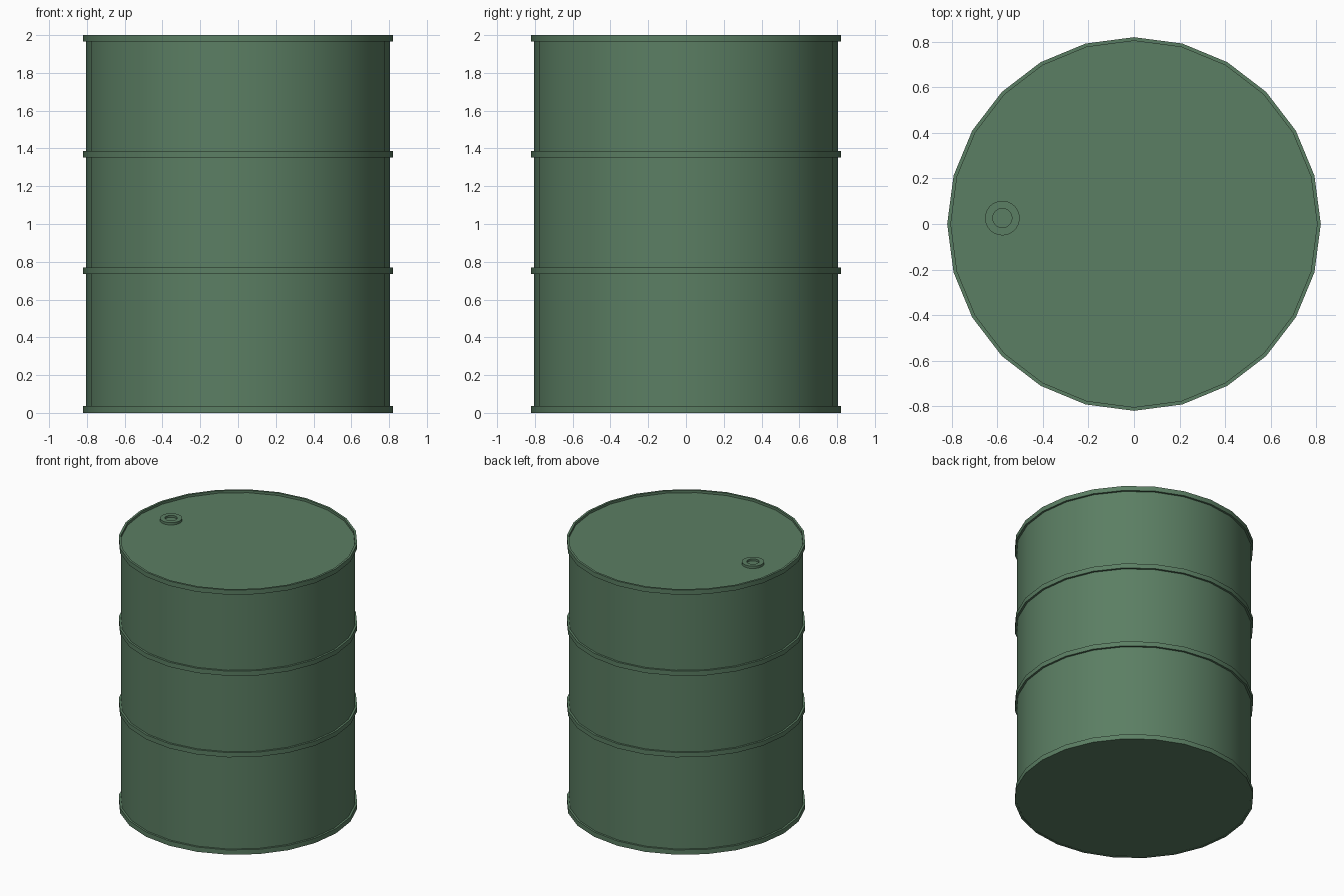
import bpy, bmesh, math

if "Cube" in bpy.data.objects:
    bpy.data.objects.remove(bpy.data.objects["Cube"])

paint = bpy.data.materials.new("green_paint")
paint.diffuse_color = (0.105, 0.21, 0.125, 1)
paint.use_nodes = True
paint.node_tree.nodes["Principled BSDF"].inputs["Base Color"].default_value = paint.diffuse_color


def lathe(name, profile, sides, centre=(0, 0, 0)):
    """Spin an (r, z) profile around z; r = 0 at an end means a flat cap there."""
    bm = bmesh.new()
    rings = []
    for r, z in profile:
        rings.append([bm.verts.new((r * math.cos(2 * math.pi * i / sides),
                                    r * math.sin(2 * math.pi * i / sides), z))
                      for i in range(sides)] if r > 0 else None)
    for a, b in zip(rings, rings[1:]):
        if a is None or b is None:
            bm.faces.new(list(reversed(b)) if a is None else a)
            continue
        for i in range(sides):
            j = (i + 1) % sides
            bm.faces.new((a[i], a[j], b[j], b[i]))
    bmesh.ops.recalc_face_normals(bm, faces=bm.faces)
    mesh = bpy.data.meshes.new(name)
    bm.to_mesh(mesh)
    bm.free()
    mesh.materials.append(paint)
    obj = bpy.data.objects.new(name, mesh)
    obj.location = centre
    bpy.context.collection.objects.link(obj)
    bpy.ops.object.select_all(action='DESELECT')
    obj.select_set(True)
    bpy.context.view_layer.objects.active = obj
    bpy.ops.object.shade_smooth_by_angle(angle=math.radians(35))
    return obj


BODY_R, HOOP_R, SIDES = 0.805, 0.82, 24
LID_Z = 1.982

# Barrel wall with lid just below the top rim
lathe("barrel_body", [(0, 0.002), (BODY_R, 0.002), (BODY_R, LID_Z), (0, LID_Z)], SIDES)

# Rims at both ends and two hoops around the wall
for name, low, high in (("bottom_rim", 0, 0.036), ("lower_hoop", 0.736, 0.771),
                        ("upper_hoop", 1.352, 1.387), ("top_rim", 1.965, 2.0)):
    inner = BODY_R - 0.001
    lathe(name, [(inner, low), (HOOP_R, low), (HOOP_R, high), (inner, high),
                 (inner, low)], SIDES)

# Filler cap with a sunken centre
lathe("filler_cap", [(0.076, LID_Z - 0.002), (0.076, 2.0), (0.042, 2.0),
                     (0.042, LID_Z + 0.003), (0, LID_Z + 0.003)], 32, (-0.578, 0.026, 0))
